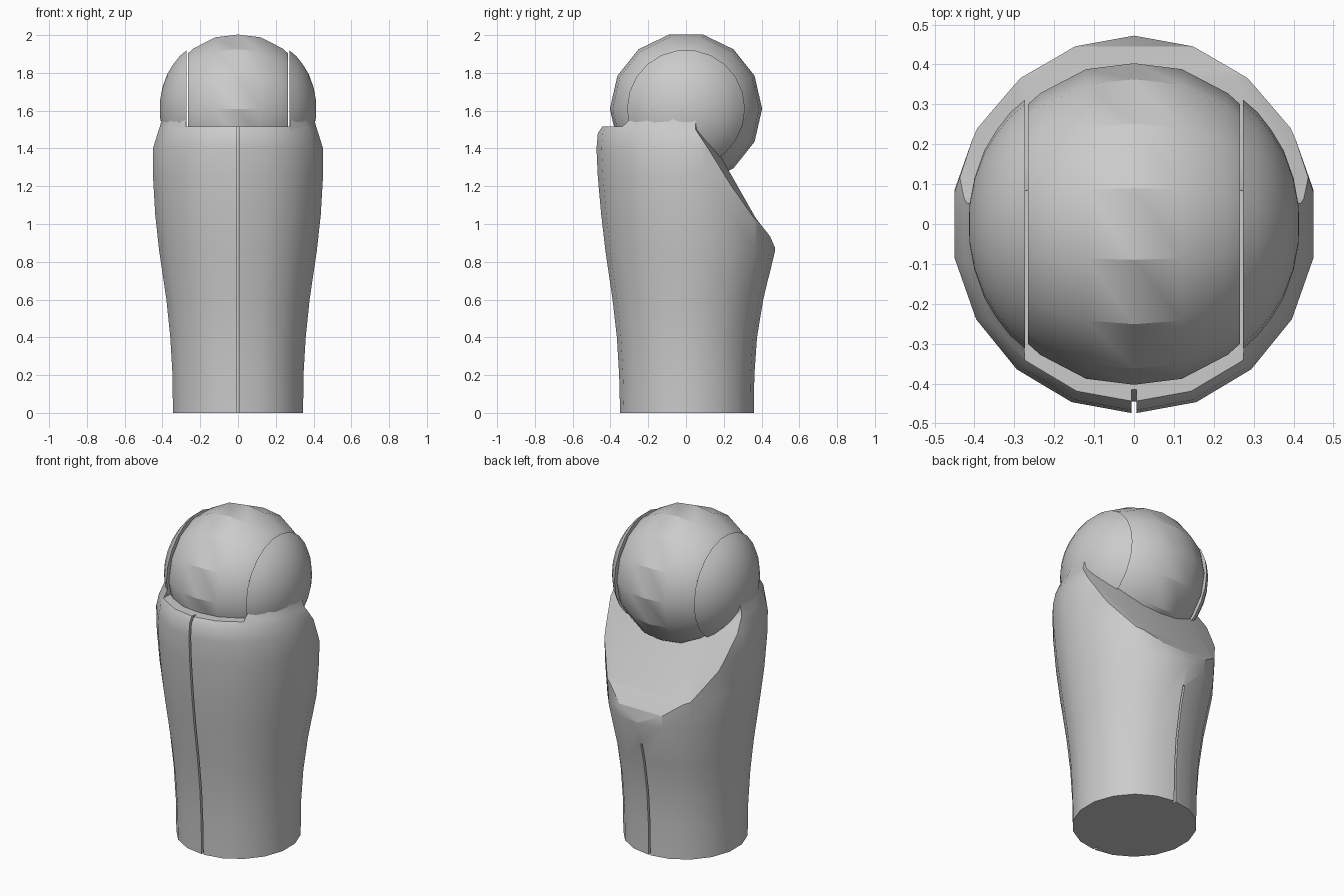
import bpy, bmesh
from math import sin, cos, pi, radians

cube = bpy.data.objects.get("Cube")
if cube:
    bpy.data.objects.remove(cube)

grey = bpy.data.materials.new("plain_grey")
grey.use_nodes = True
GREY = (0.6, 0.6, 0.6, 1)
grey.diffuse_color = GREY
grey.node_tree.nodes["Principled BSDF"].inputs["Base Color"].default_value = GREY


def loft(name, rings):
    """Skin closed rings of points in order and cap both ends."""
    bm = bmesh.new()
    loops = [[bm.verts.new(p) for p in ring] for ring in rings]
    n = len(loops[0])
    for a, b in zip(loops, loops[1:]):
        for i in range(n):
            j = (i + 1) % n
            bm.faces.new((a[i], a[j], b[j], b[i]))
    bm.faces.new(loops[0])
    bm.faces.new(loops[-1])
    bmesh.ops.recalc_face_normals(bm, faces=bm.faces)
    mesh = bpy.data.meshes.new(name)
    bm.to_mesh(mesh)
    bm.free()
    mesh.materials.append(grey)
    obj = bpy.data.objects.new(name, mesh)
    bpy.context.collection.objects.link(obj)
    return obj


def select(obj):
    bpy.ops.object.select_all(action='DESELECT')
    obj.select_set(True)
    bpy.context.view_layer.objects.active = obj


def smooth(obj, angle):
    select(obj)
    bpy.ops.object.shade_smooth_by_angle(angle=radians(angle))


def cut(obj, cutter):
    cutter.hide_render = True
    mod = obj.modifiers.new("cut", 'BOOLEAN')
    mod.operation, mod.solver, mod.object = 'DIFFERENCE', 'EXACT', cutter
    select(obj)
    bpy.ops.object.modifier_apply(modifier=mod.name)
    bpy.data.objects.remove(cutter)


def prism(name, outline, half):
    """Extrude a (y, z) outline along x."""
    return loft(name, [[(x, y, z) for y, z in outline] for x in (-half, half)])


def lathe_x(name, profile, segments):
    """Turn an (x, radius) profile around the ball axis."""
    ang = [2 * pi * i / segments for i in range(segments)]
    return loft(name, [[(x, r * cos(a), BALL_Z + r * sin(a)) for a in ang]
                       for x, r in profile])


BALL_Z = 1.61

# Body: height, half width, front y, back y
sections = [
    (0, .35, -.35, .36), (.2, .352, -.355, .363), (.4, .364, -.367, .377),
    (.6, .385, -.39, .41), (.86, .424, -.428, .472), (1.05, .445, -.45, .474),
    (1.25, .457, -.468, .474), (1.4, .457, -.475, .47), (1.48, .432, -.468, .44),
    (1.515, .42, -.445, .42), (1.55, .412, -.41, .41), (1.59, .405, -.4, .4)]
SIDES = 18


def body_ring(z, rx, front, back):
    mid, ry = (front + back) / 2, (back - front) / 2
    ring = []
    for i in range(SIDES):
        a = 2 * pi * i / SIDES
        ring.append((rx * sin(a), mid + ry * cos(a), z))
    return ring


body = loft("socket_body", [body_ring(*s) for s in sections])

# Slot between the cheeks for the ball
cut(body, prism("slot_cutter", [(-1, 1.515), (1, 1.515), (1, 2), (-1, 2)], .275))

# Sloping opening at the back, dipping towards its rim
slope = [(.07, 1.7), (.09, 1.5), (.16, 1.4), (.37, 1.03), (.445, .935),
         (.49, .83), (.9, .83), (.9, 1.7)]
cut(body, loft("opening_cutter", [[(x, y - dip, z) for y, z in slope]
                                  for x, dip in ((-.6, .08), (-.25, 0), (.25, 0), (.6, .08))]))

# Thin seams down the front and the lower back
front = [(s[2], s[0]) for s in sections if s[0] < 1.53]
front[0] = (front[0][0], -.05)
cut(body, prism("front_seam_cutter", [(y - .1, z) for y, z in front]
                + [(y + .03, z) for y, z in reversed(front)], .006))
back = [(.36, -.05), (.363, .2), (.377, .4), (.43, .72)]
cut(body, prism("back_seam_cutter", [(y + .1, z) for y, z in back]
                + [(y - .025, z) for y, z in reversed(back)], .006))
smooth(body, 32)

# Ball held in the slot
half = [(0, .403), (.12, .388), (.235, .328), (.266, .3)]
ball = lathe_x("joint_ball", [(-x, r) for x, r in half[:0:-1]] + half, 14)
smooth(ball, 24)

# Rounded cheeks on both sides of the ball
cap = [(.273, .312), (.31, .28), (.345, .235), (.375, .185), (.4, .115), (.412, .05), (.414, .01)]
for side, sign in (("left", 1), ("right", -1)):
    cheek = lathe_x(side + "_cheek", [(sign * x, r) for x, r in cap], 22)
    smooth(cheek, 40)
